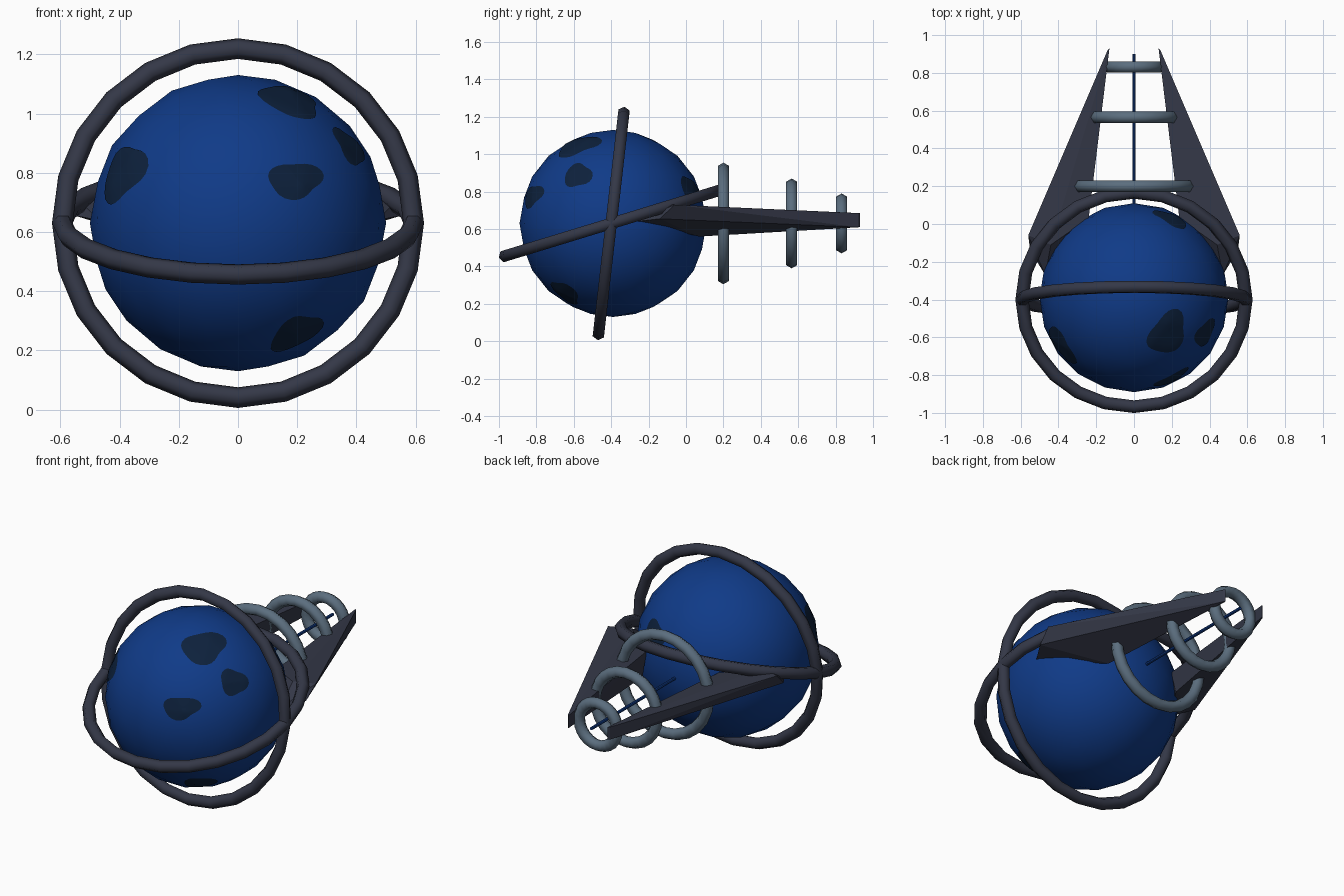
import bpy, bmesh
from math import sin, cos, pi, radians
from mathutils import Vector
from mathutils.bvhtree import BVHTree

cube = bpy.data.objects.get("Cube")
if cube:
    bpy.data.objects.remove(cube)


def material(name, rgb):
    m = bpy.data.materials.new(name)
    m.use_nodes = True
    m.diffuse_color = (*rgb, 1)
    m.node_tree.nodes["Principled BSDF"].inputs["Base Color"].default_value = (*rgb, 1)
    return m


BLUE = material("deep_blue", (0.005, 0.043, 0.245))
DARK_BLUE = material("dark_navy", (0.004, 0.015, 0.045))
IRON = material("dark_iron", (0.034, 0.039, 0.063))
STEEL = material("blue_steel", (0.105, 0.155, 0.21))

CENTRE = Vector((0, -0.39, 0.63))
RADIUS = 0.5


def finish(bm, name, mat, smooth=True):
    mesh = bpy.data.meshes.new(name)
    bm.to_mesh(mesh)
    bm.free()
    for p in mesh.polygons:
        p.use_smooth = smooth
    mesh.materials.append(mat)
    obj = bpy.data.objects.new(name, mesh)
    bpy.context.collection.objects.link(obj)
    return obj


def ring(name, centre, outer, tube, tilt, mat):
    """Hoop tilted about the x axis, with a six-sided tube."""
    bpy.ops.mesh.primitive_torus_add(
        major_segments=24, minor_segments=6, major_radius=outer - tube,
        minor_radius=tube, location=centre, rotation=(radians(tilt), 0, 0))
    obj = bpy.context.object
    obj.name = name
    obj.data.materials.append(mat)
    bpy.ops.object.shade_smooth()


# Globe
bm = bmesh.new()
bmesh.ops.create_icosphere(bm, subdivisions=3, radius=RADIUS)
bmesh.ops.translate(bm, verts=bm.verts, vec=CENTRE)
surface = BVHTree.FromBMesh(bm)
finish(bm, "globe", BLUE)


# Dark patches, draped over the globe
def patch(name, place, width, height, phase, steps=28, bands=5):
    d = (Vector(place) - CENTRE).normalized()
    u = Vector((0, 0, 1)).cross(d).normalized()
    v = d.cross(u)
    bm = bmesh.new()

    def drape(a, b):
        ray = (d + u * a + v * b).normalized()
        hit = surface.ray_cast(CENTRE, ray)[0]
        return bm.verts.new(hit + ray * 0.003)

    middle = drape(0, 0)
    previous = None
    for band in range(1, bands + 1):
        loop = []
        for i in range(steps):
            t = 2 * pi * i / steps
            r = band / bands * (1 + 0.1 * sin(2 * t + phase) + 0.13 * sin(3 * t + phase))
            loop.append(drape(width * r * cos(t), height * r * sin(t)))
        for i in range(steps):
            j = (i + 1) % steps
            if previous:
                bm.faces.new((previous[i], loop[i], loop[j], previous[j]))
            else:
                bm.faces.new((middle, loop[i], loop[j]))
        previous = loop
    finish(bm, name, DARK_BLUE)


patch("patch_front", (0.20, -0.83, 0.78), 0.20, 0.13, 0.3)
patch("patch_crown", (0.18, -0.58, 1.05), 0.25, 0.21, 0.0)
patch("patch_left", (0.38, -0.58, 0.89), 0.15, 0.16, 2.0)
patch("patch_right", (-0.39, -0.64, 0.80), 0.22, 0.22, 1.0)
patch("patch_low", (0.20, -0.65, 0.25), 0.17, 0.20, 0.8)
patch("patch_back", (0.20, 0.03, 0.81), 0.18, 0.17, 1.5)

# Two crossed hoops round the globe
hoop_centre = (0, -0.4, 0.63)
ring("upright_hoop", hoop_centre, 0.628, 0.035, 83.5, IRON)
ring("level_hoop", hoop_centre, 0.628, 0.035, 17, IRON)

# Shrinking tail rings
for name, y, outer in (("large", 0.2, 0.325), ("middle", 0.565, 0.24), ("small", 0.832, 0.16)):
    ring(name + "_tail_ring", (0, y, 0.63), outer, 0.034, 90, STEEL)

# Central rod
bpy.ops.mesh.primitive_cylinder_add(vertices=8, radius=0.009, depth=0.9,
                                    location=(0, 0.45, 0.63), rotation=(pi / 2, 0, 0))
rod = bpy.context.object
rod.name = "tail_rod"
rod.data.materials.append(BLUE)

# Tapered blade arms, mirrored in x
ARM = [
    (0.13, 0.93, 0.685), (0.13, 0.93, 0.61), (0.14, 0.92, 0.685), (0.14, 0.92, 0.61),
    (0.56, -0.06, 0.73), (0.55, -0.14, 0.655), (0.47, -0.27, 0.64),
    (0.24, 0.07, 0.56), (0.24, 0.03, 0.70), (0.44, -0.11, 0.73),
]
for side, s in (("left", 1), ("right", -1)):
    bm = bmesh.new()
    for x, y, z in ARM:
        bm.verts.new((s * x, y, z))
    bmesh.ops.convex_hull(bm, input=bm.verts)
    bmesh.ops.recalc_face_normals(bm, faces=bm.faces)
    finish(bm, side + "_arm", IRON, smooth=False)
